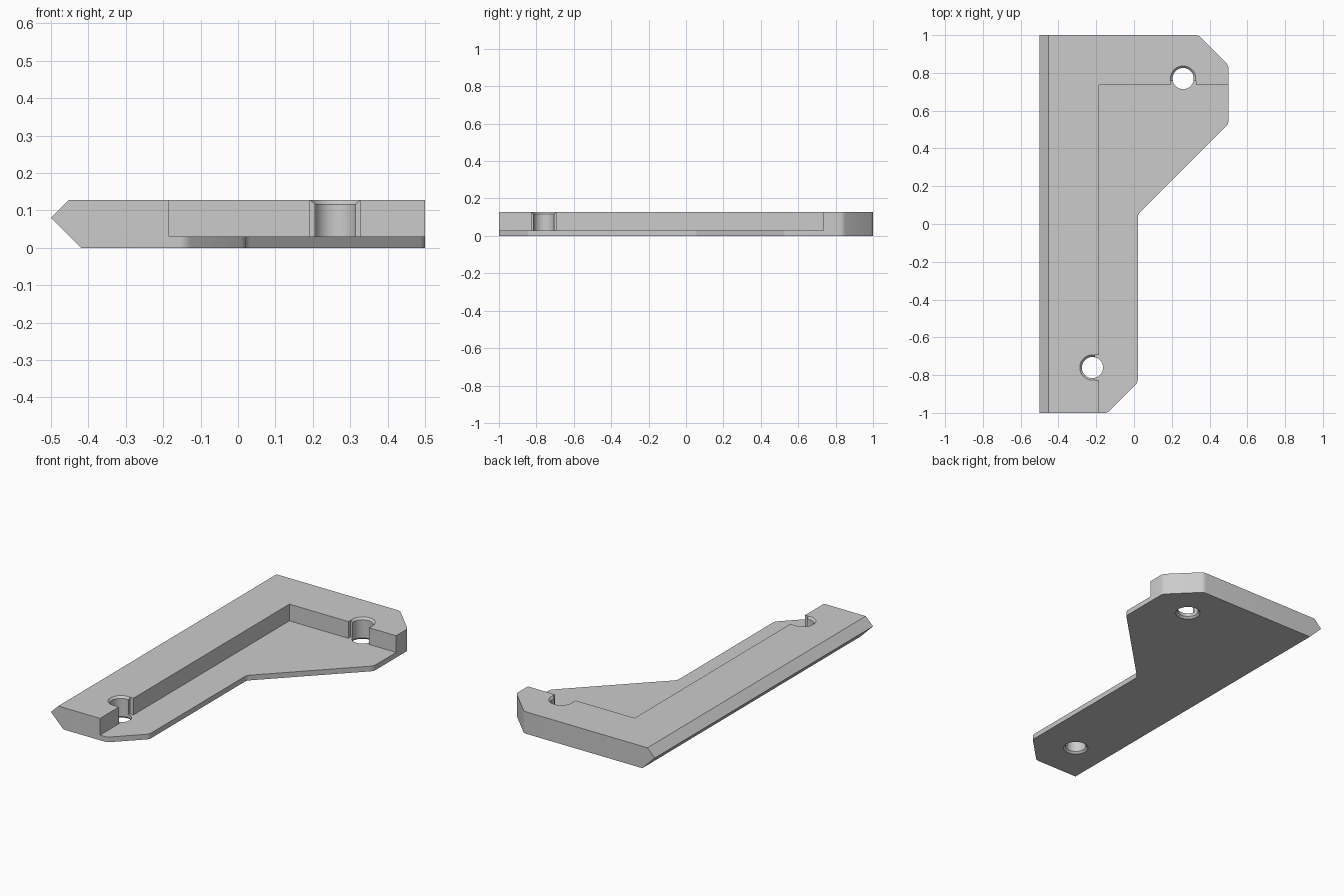
import bpy, bmesh, math
from mathutils import Vector

cube = bpy.data.objects.get("Cube")
if cube:
    bpy.data.objects.remove(cube, do_unlink=True)

HEIGHT, FLOOR, CHAMFER = 0.127, 0.03, 0.012
HOLE_R, RIM = 0.056, 0.011
OUTLINE = [(-0.5, -1), (-0.14, -1), (0.02, -0.84), (0.02, 0.05),
           (0.5, 0.53), (0.5, 0.84), (0.34, 1), (-0.5, 1)]

grey = bpy.data.materials.new("plain grey")
grey.use_nodes = True
colour = (0.6, 0.6, 0.6, 1)
grey.diffuse_color = colour
grey.node_tree.nodes["Principled BSDF"].inputs["Base Color"].default_value = colour


def make_object(name, bm):
    bmesh.ops.recalc_face_normals(bm, faces=bm.faces)
    mesh = bpy.data.meshes.new(name)
    bm.to_mesh(mesh)
    bm.free()
    obj = bpy.data.objects.new(name, mesh)
    bpy.context.collection.objects.link(obj)
    mesh.materials.append(grey)
    return obj


def bevel(bm, edges, offset, segments):
    bmesh.ops.bevel(bm, geom=edges, offset=offset, segments=segments,
                    profile=0.5, affect='EDGES', clamp_overlap=True)


def slice_off(bm, point, normal):
    cut = bmesh.ops.bisect_plane(bm, geom=bm.verts[:] + bm.edges[:] + bm.faces[:],
                                 plane_co=point, plane_no=normal, clear_outer=True)
    rim = [e for e in cut["geom_cut"] if isinstance(e, bmesh.types.BMEdge)]
    bmesh.ops.contextual_create(bm, geom=rim)


def box_cutter(x0, x1, y0, y1):
    bm = bmesh.new()
    bmesh.ops.create_cube(bm, size=1)
    for v in bm.verts:
        v.co = Vector((x1 if v.co.x > 0 else x0, y1 if v.co.y > 0 else y0,
                       0.3 if v.co.z > 0 else FLOOR))
    return make_object("cutter", bm)


def hole_cutter(x, y):
    # Turned profile: straight bore with a flared rim at both ends
    wide = HOLE_R + RIM
    profile = [(wide, -0.05), (wide, 0), (HOLE_R, RIM),
               (HOLE_R, HEIGHT - RIM), (wide, HEIGHT), (wide, 0.2)]
    bm = bmesh.new()
    n = 48
    rings = [[bm.verts.new((x + r * math.cos(math.tau * i / n),
                            y + r * math.sin(math.tau * i / n), z))
              for i in range(n)] for r, z in profile]
    for a, b in zip(rings, rings[1:]):
        for i in range(n):
            j = (i + 1) % n
            bm.faces.new((a[i], a[j], b[j], b[i]))
    bm.faces.new(rings[0])
    bm.faces.new(rings[-1])
    return make_object("cutter", bm)


# Bracket plate: extruded outline with softened corners
bm = bmesh.new()
base = bm.faces.new([bm.verts.new((x, y, 0)) for x, y in OUTLINE])
side = bmesh.ops.extrude_face_region(bm, geom=[base])
for v in side["geom"]:
    if isinstance(v, bmesh.types.BMVert):
        v.co.z = HEIGHT
bmesh.ops.recalc_face_normals(bm, faces=bm.faces)
uprights = [e for e in bm.edges
            if abs(e.verts[0].co.z - e.verts[1].co.z) > 0.1 and e.verts[0].co.x > -0.4]
bevel(bm, uprights, 0.015, 4)

# Pointed left edge: one slope above, one below
slice_off(bm, (-0.5, 0, 0.08), (-1, 0, 1))
slice_off(bm, (-0.5, 0, 0.08), (-1, 0, -1))
bmesh.ops.recalc_face_normals(bm, faces=bm.faces)

# Chamfer round the underside, carried up the front of the lower slope
under = []
for e in bm.edges:
    a, b = (v.co for v in e.verts)
    on_base = max(a.z, b.z) < 0.001 and max(a.x, b.x) > -0.415
    on_slope = (max(a.y, b.y) < -0.99 and max(a.x, b.x) < -0.41
                and min(a.z, b.z) < 0.001)
    if on_base or on_slope:
        under.append(e)
bevel(bm, under, CHAMFER, 1)
plate = make_object("bracket_plate", bm)

# Recessed pocket, two holes and the notch joining each to the pocket
HALF = HOLE_R + RIM
cutters = [box_cutter(-0.185, 0.8, -1.2, 0.735),
           box_cutter(0.26 - HALF, 0.26 + HALF, 0.7, 0.757),
           box_cutter(-0.207, -0.15, -0.76 - HALF, -0.76 + HALF),
           hole_cutter(0.26, 0.77), hole_cutter(-0.22, -0.76)]
for c in cutters:
    c.hide_render = True
    mod = plate.modifiers.new("cut", 'BOOLEAN')
    mod.operation, mod.solver, mod.object = 'DIFFERENCE', 'EXACT', c

# Bake the cuts and drop the cutters
bpy.context.view_layer.update()
graph = bpy.context.evaluated_depsgraph_get()
final = bpy.data.meshes.new_from_object(plate.evaluated_get(graph))
plate.modifiers.clear()
plate.data = final
final.materials.clear()
final.materials.append(grey)
for c in cutters:
    bpy.data.objects.remove(c, do_unlink=True)

bpy.ops.object.select_all(action='DESELECT')
plate.select_set(True)
bpy.context.view_layer.objects.active = plate
bpy.ops.object.shade_smooth_by_angle(angle=math.radians(25))
